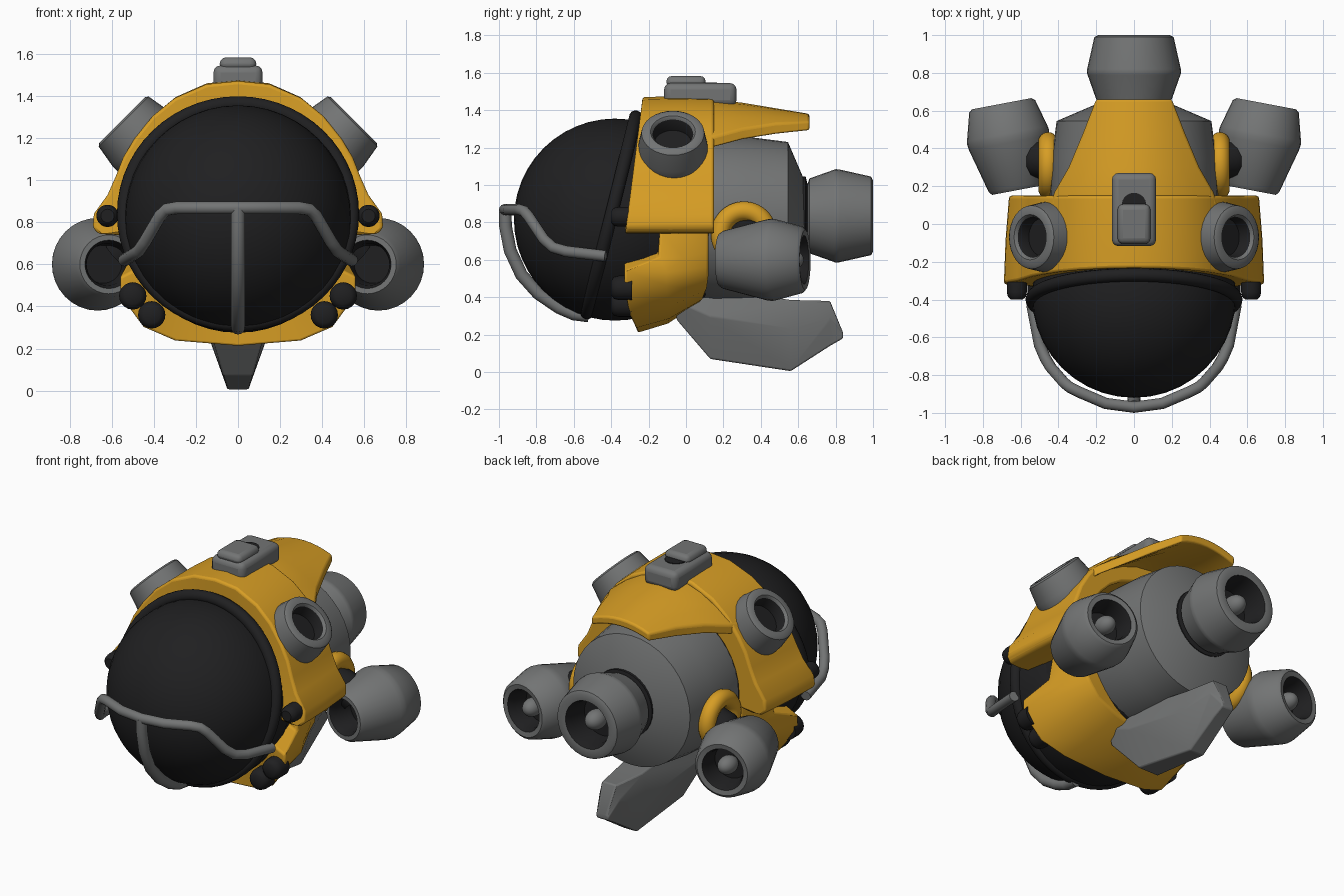
import bpy, bmesh, math
from mathutils import Vector

if "Cube" in bpy.data.objects:
    bpy.data.objects.remove(bpy.data.objects["Cube"])


def material(name, rgb):
    m = bpy.data.materials.new(name)
    m.diffuse_color = (*rgb, 1)
    m.use_nodes = True
    m.node_tree.nodes["Principled BSDF"].inputs["Base Color"].default_value = m.diffuse_color
    return m


YELLOW = material("yellow_paint", (0.68, 0.34, 0.018))
GREY = material("grey_metal", (0.17, 0.175, 0.175))
BLACK = material("black_rubber_and_glass", (0.014, 0.014, 0.015))


def finish(name, bm, mats, bevel=0, segs=3):
    bmesh.ops.recalc_face_normals(bm, faces=bm.faces)
    me = bpy.data.meshes.new(name)
    bm.to_mesh(me)
    bm.free()
    for m in mats:
        me.materials.append(m)
    ob = bpy.data.objects.new(name, me)
    bpy.context.collection.objects.link(ob)
    if bevel:
        b = ob.modifiers.new("soft_edges", 'BEVEL')
        b.width, b.segments, b.limit_method = bevel, segs, 'ANGLE'
        b.angle_limit = math.radians(35)
    return ob


def loft(name, rings, mat, bevel=0):
    """Skin a row of equal closed loops and cap both ends."""
    bm = bmesh.new()
    vs = [[bm.verts.new(p) for p in r] for r in rings]
    n = len(rings[0])
    for a, b in zip(vs, vs[1:]):
        for i in range(n):
            bm.faces.new((a[i], a[(i + 1) % n], b[(i + 1) % n], b[i]))
    bm.faces.new(vs[0])
    bm.faces.new(vs[-1])
    return finish(name, bm, [mat], bevel)


def lathe(name, profile, loc, axis, mats, dark=(), seg=32):
    """Spin (radius, height) points round an axis; dark = profile steps in the second colour."""
    bm = bmesh.new()
    q = Vector((0, 0, 1)).rotation_difference(Vector(axis).normalized())
    rows = []
    for r, h in profile:
        k = 1 if r == 0 else seg
        rows.append([bm.verts.new(Vector(loc) + q @ Vector((
            r * math.cos(2 * math.pi * i / seg), r * math.sin(2 * math.pi * i / seg), h))) for i in range(k)])
    for s, (a, b) in enumerate(zip(rows, rows[1:])):
        for i in range(seg):
            j = (i + 1) % seg
            quad = [a[i % len(a)], a[j % len(a)], b[j % len(b)], b[i % len(b)]]
            f = bm.faces.new(list(dict.fromkeys(quad)))
            f.material_index = 1 if s in dark else 0
    return finish(name, bm, mats)


def ball(name, loc, r, mat, scale=(1, 1, 1)):
    bm = bmesh.new()
    bmesh.ops.create_uvsphere(bm, u_segments=40, v_segments=24, radius=r)
    ob = finish(name, bm, [mat])
    ob.location, ob.scale = loc, scale
    return ob


def torus(name, loc, rot, major, minor, mat):
    bpy.ops.mesh.primitive_torus_add(location=loc, rotation=rot, major_radius=major, minor_radius=minor,
                                     major_segments=56, minor_segments=14)
    ob = bpy.context.object
    ob.name = name
    ob.data.materials.append(mat)


def box(name, lo, hi, mat, bevel):
    (a, b, c), (d, e, f) = lo, hi
    return loft(name, [[(a, b, z), (d, b, z), (d, e, z), (a, e, z)] for z in (c, f)], mat, bevel)


def tube(name, pts, r, mat):
    cu = bpy.data.curves.new(name, 'CURVE')
    cu.dimensions, cu.bevel_depth, cu.bevel_resolution, cu.use_fill_caps = '3D', r, 4, True
    sp = cu.splines.new('POLY')
    sp.points.add(len(pts) - 1)
    for p, co in zip(sp.points, pts):
        p.co = (*co, 1)
    tmp = bpy.data.objects.new(name, cu)
    bpy.context.collection.objects.link(tmp)
    me = bpy.data.meshes.new_from_object(tmp)
    bpy.data.objects.remove(tmp)
    me.materials.clear()
    me.materials.append(mat)
    bpy.context.collection.objects.link(bpy.data.objects.new(name, me))


def flip(p):
    return (-p[0], p[1], p[2])


def shell(name, cols, inner, bulge, mat, bevel):
    """Armour shell: columns of (front, rear) points on one side, mirrored, with an inner wall."""
    cols = cols + [(flip(f), flip(r)) for f, r in reversed(cols[:-1])]
    rings = []
    for f, r in cols:
        f, r = Vector(f), Vector(r)

        def scaled(p, radius=None, add=0):
            d = Vector((p.x, 0, p.z - 0.83))
            d *= (radius / d.length) if radius else (1 + add / d.length)
            return Vector((d.x, p.y, d.z + 0.83))
        rings.append([f, scaled((f + r) / 2, add=bulge), r, scaled(r, inner - 0.03), scaled(f, inner)])
    loft(name, rings, mat, bevel)


# glass dome, its tilted seal and the dark core behind it
ball("glass_dome", (0, -0.38, 0.815), 0.54, BLACK)
torus("dome_seal", (0, -0.40, 0.84), (math.radians(76), 0, 0), 0.54, 0.035, BLACK)
lathe("inner_core", [(0, -0.38), (0.53, -0.38), (0.52, -0.25), (0.46, 0), (0.42, 0.2), (0, 0.2)],
      (0, 0, 0.82), (0, 1, 0), [BLACK], seg=48)

# rear hull and dark neck
lathe("rear_hull", [(0, 0.02), (0.43, 0.03), (0.445, 0.15), (0.435, 0.35), (0.41, 0.545), (0.2, 0.635), (0, 0.635)],
      (0, 0, 0.82), (0, 1, 0), [GREY], seg=40)
lathe("rear_neck", [(0, 0.5), (0.21, 0.5), (0.21, 0.64), (0.17, 0.65), (0.17, 0.70), (0, 0.70)],
      (0, 0, 0.835), (0, 1, 0), [BLACK])

# upper hood with flared cheeks
arch = [(.57, .74), (.665, .745), (.69, .775), (.685, .84), (.62, .93), (.58, 1.02), (.545, 1.11),
        (.49, 1.2), (.405, 1.305), (.3, 1.39), (.15, 1.455), (0, 1.47)]
shell("upper_hood", [((x, -0.235 - (1.46 - z) * 0.125, z), (x * 0.96, 0.15, z)) for x, z in arch],
      0.5, 0.005, YELLOW, 0.02)

# tail peak running back from the hood
peak = []
for y, w, zc, drop, thick in [(.05, .46, 1.455, .22, .06), (.17, .42, 1.455, .19, .06),
                              (.3, .345, 1.44, .14, .06), (.48, .27, 1.41, .08, .06), (.66, .2, 1.38, .04, .05)]:
    top = [(w * i / 4, y, zc - drop * (i / 4) ** 2) for i in range(-4, 5)]
    peak.append(top + [(x, yy, z - thick) for x, yy, z in reversed(top)])
loft("tail_peak", peak, YELLOW, 0.012)

# chin guard
shell("chin_guard", [
    ((.50, -.14, .76), (.47, .12, .76)), ((.52, -.15, .61), (.47, .12, .64)),
    ((.56, -.33, .54), (.46, .12, .56)), ((.56, -.33, .45), (.43, .12, .51)),
    ((.45, -.30, .30), (.36, .11, .44)), ((.3, -.27, .235), (.2, .09, .39)),
    ((0, -.26, .21), (0, .07, .37))], 0.46, 0.03, YELLOW, 0.012)

# keel fin
keel = []
for y, zt, zb, w, wb in [(-.05, .45, .28, .15, .13), (.13, .45, .07, .155, .07), (.56, .385, .005, .12, .05),
                         (.77, .38, .14, .07, .045), (.84, .21, .18, .045, .04)]:
    zm = zb + (zt - zb) * 0.6
    keel.append([(-w * .7, y, zt), (w * .7, y, zt), (w, y, zm), (wb, y, zb), (-wb, y, zb), (-w, y, zm)])
loft("keel_fin", keel, GREY, 0.008)
box("keel_mount", (-.06, .25, .34), (.06, .5, .46), BLACK, 0.01)

# roof box with hatch and vent
box("roof_box", (-.117, -.117, 1.42), (.117, .27, 1.545), GREY, 0.035)
box("roof_hatch", (-.087, -.105, 1.52), (.087, .105, 1.583), GREY, 0.03)
lathe("roof_vent", [(0, -.01), (.065, -.01), (.065, .004), (0, .004)], (0, .1, 1.545), (0, 0, 1), [BLACK])

# rear thruster
lathe("rear_thruster", [(0, -.15), (.17, -.15), (.2, -.14), (.246, -.01), (.25, 0), (.248, .02), (.21, .19),
                        (.19, .2), (.15, .195), (.135, .15), (.125, .04), (0, .04)],
      (0, .80, .835), (0, 1, 0), [GREY, BLACK], dark=(8, 9, 10))
ball("rear_thruster_bulb", (0, .90, .835), 0.06, GREY, (1, 1.3, 1))

for s, side in ((-1, "left"), (1, "right")):
    # side thruster, open at both ends
    axis = Vector((s * .185, .98, 0)).normalized()
    c = Vector((s * .667, .46, .6))
    lathe(side + "_thruster", [(0, -.14), (.09, -.14), (.1, -.25), (.115, -.285), (.14, -.285), (.155, -.265),
                               (.216, -.03), (.22, 0), (.217, .02), (.178, .165), (.16, .18), (.13, .175),
                               (.115, .14), (.105, .05), (0, .05)],
          c, axis, [GREY, BLACK], dark=(0, 1, 2, 11, 12, 13))
    ball(side + "_thruster_bulb", c + axis * 0.1, 0.055, GREY, (1, 1.3, 1))
    # thruster mount ring and arm
    torus(side + "_mount_ring", (s * .455, .31, .735), (0, math.pi / 2, 0), .125, .052, YELLOW)
    tube(side + "_mount_arm", [(s * .36, .33, .74), (s * .50, .34, .71), (s * .56, .37, .65)], .1, BLACK)
    # angled lamp pod on the hood
    lathe(side + "_lamp_pod", [(0, -.23), (.17, -.23), (.187, -.18), (.187, -.12), (.168, -.01), (.155, 0),
                               (.12, 0), (.107, -.015), (.1, -.09), (0, -.09)],
          (s * .55, -.07, 1.285), (s, 0, 1), [GREY, BLACK], dark=(7, 8))
    # black rubber knobs
    for i, (x, z, r) in enumerate([(.62, .83, .053), (.5, .45, .065), (.41, .36, .065)]):
        lathe(f"{side}_knob_{i + 1}", [(0, -.05), (r * .6, -.05), (r * .9, -.035), (r, -.01), (r, .06), (0, .06)],
              (s * x, -.35, z), (0, 1, 0), [BLACK], seg=20)

# guard bars in front of the dome
half = [(.54, -.43, .62), (.50, -.64, .645), (.47, -.71, .665), (.44, -.76, .71), (.37, -.84, .83),
        (.34, -.865, .86), (.29, -.89, .868), (.15, -.95, .868)]
tube("guard_cross_bar", half + [(0, -.97, .868)] + [flip(p) for p in reversed(half)], 0.03, GREY)
tube("guard_upright", [(0, -.967, .868), (0, -.965, .78), (0, -.94, .65), (0, -.88, .52), (0, -.79, .42),
                       (0, -.68, .345), (0, -.60, .31), (0, -.52, .30)], 0.034, GREY)

# smooth shading with sharp edges kept
bpy.ops.object.select_all(action='SELECT')
bpy.context.view_layer.objects.active = bpy.data.objects["glass_dome"]
bpy.ops.object.shade_smooth_by_angle(angle=math.radians(38))
